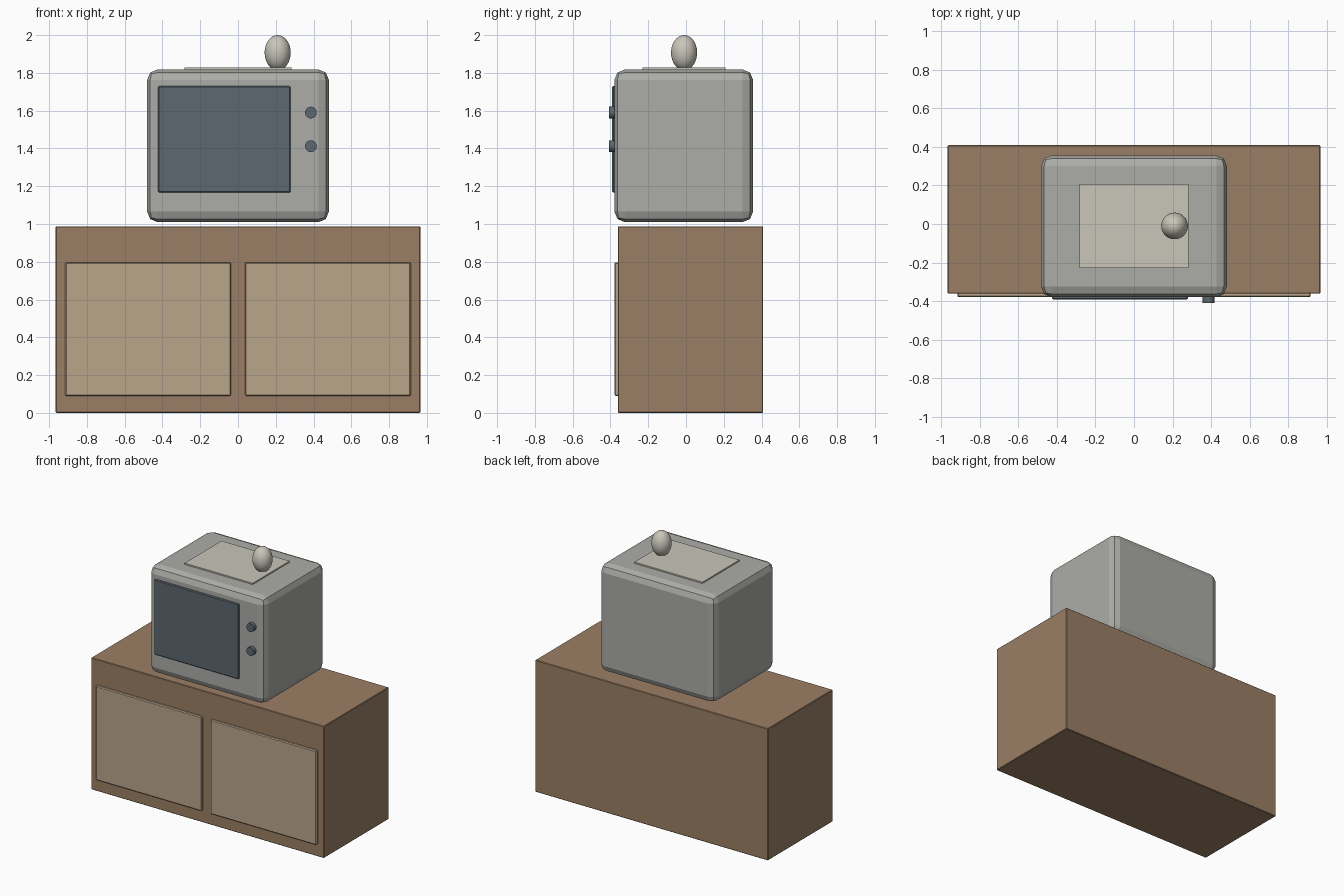
import bpy
import bmesh
from math import pi, radians
from mathutils import Matrix

old = bpy.data.objects.get("Cube")
if old:
    bpy.data.objects.remove(old, do_unlink=True)


def material(name, rgb):
    m = bpy.data.materials.new(name)
    m.use_nodes = True
    m.diffuse_color = (*rgb, 1)
    bsdf = m.node_tree.nodes["Principled BSDF"]
    bsdf.inputs["Base Color"].default_value = (*rgb, 1)
    bsdf.inputs["Roughness"].default_value = 0.8
    return m


wood = material("brown wood", (0.33, 0.212, 0.13))
pale_wood = material("pale wood", (0.49, 0.38, 0.26))
grey = material("warm grey", (0.413, 0.418, 0.392))
slate = material("slate blue", (0.109, 0.138, 0.16))
cream = material("cream", (0.585, 0.565, 0.485))


def add_object(name, bm, mat):
    mesh = bpy.data.meshes.new(name)
    bm.to_mesh(mesh)
    bm.free()
    mesh.materials.append(mat)
    obj = bpy.data.objects.new(name, mesh)
    bpy.context.collection.objects.link(obj)
    return obj


def smooth(obj):
    bpy.ops.object.select_all(action="DESELECT")
    obj.select_set(True)
    bpy.context.view_layer.objects.active = obj
    bpy.ops.object.shade_smooth_by_angle(angle=radians(40))


def box(name, xs, ys, zs, mat, bevel=0, segments=1):
    """Box spanning the given ranges, with optional bevelled edges."""
    bm = bmesh.new()
    bmesh.ops.create_cube(bm, size=1)
    spans = (xs, ys, zs)
    for v in bm.verts:
        v.co = [s[0] if c < 0 else s[1] for c, s in zip(v.co, spans)]
    obj = add_object(name, bm, mat)
    if bevel:
        mod = obj.modifiers.new("Bevel", "BEVEL")
        mod.width = bevel
        mod.segments = segments
    return obj


# Cabinet with two raised doors
box("cabinet", (-0.965, 0.965), (-0.361, 0.408), (0, 0.988), wood, 0.004)
box("right_door", (-0.915, -0.036), (-0.379, -0.35), (0.09, 0.797), pale_wood, 0.006)
box("left_door", (0.036, 0.915), (-0.379, -0.35), (0.09, 0.797), pale_wood, 0.006)

# Television case, screen and top mat
box("television_case", (-0.481, 0.481), (-0.379, 0.355), (1.01, 1.818), grey, 0.055, 2)
box("screen", (-0.424, 0.279), (-0.391, -0.36), (1.167, 1.73), slate, 0.006)
box("top_mat", (-0.282, 0.282), (-0.229, 0.208), (1.81, 1.828), cream)

# Control knobs
for name, z in (("upper_knob", 1.59), ("lower_knob", 1.412)):
    bm = bmesh.new()
    place = Matrix.Translation((0.386, -0.384, z)) @ Matrix.Rotation(pi / 2, 4, "X")
    bmesh.ops.create_cone(bm, cap_ends=True, segments=24, radius1=0.031,
                          radius2=0.031, depth=0.048, matrix=place)
    smooth(add_object(name, bm, slate))

# Egg-shaped ornament
bm = bmesh.new()
bmesh.ops.create_uvsphere(bm, u_segments=32, v_segments=20, radius=1,
                          matrix=Matrix.Translation((0.21, -0.01, 1.907))
                          @ Matrix.Diagonal((0.069, 0.069, 0.093, 1)))
smooth(add_object("egg_ornament", bm, cream))
